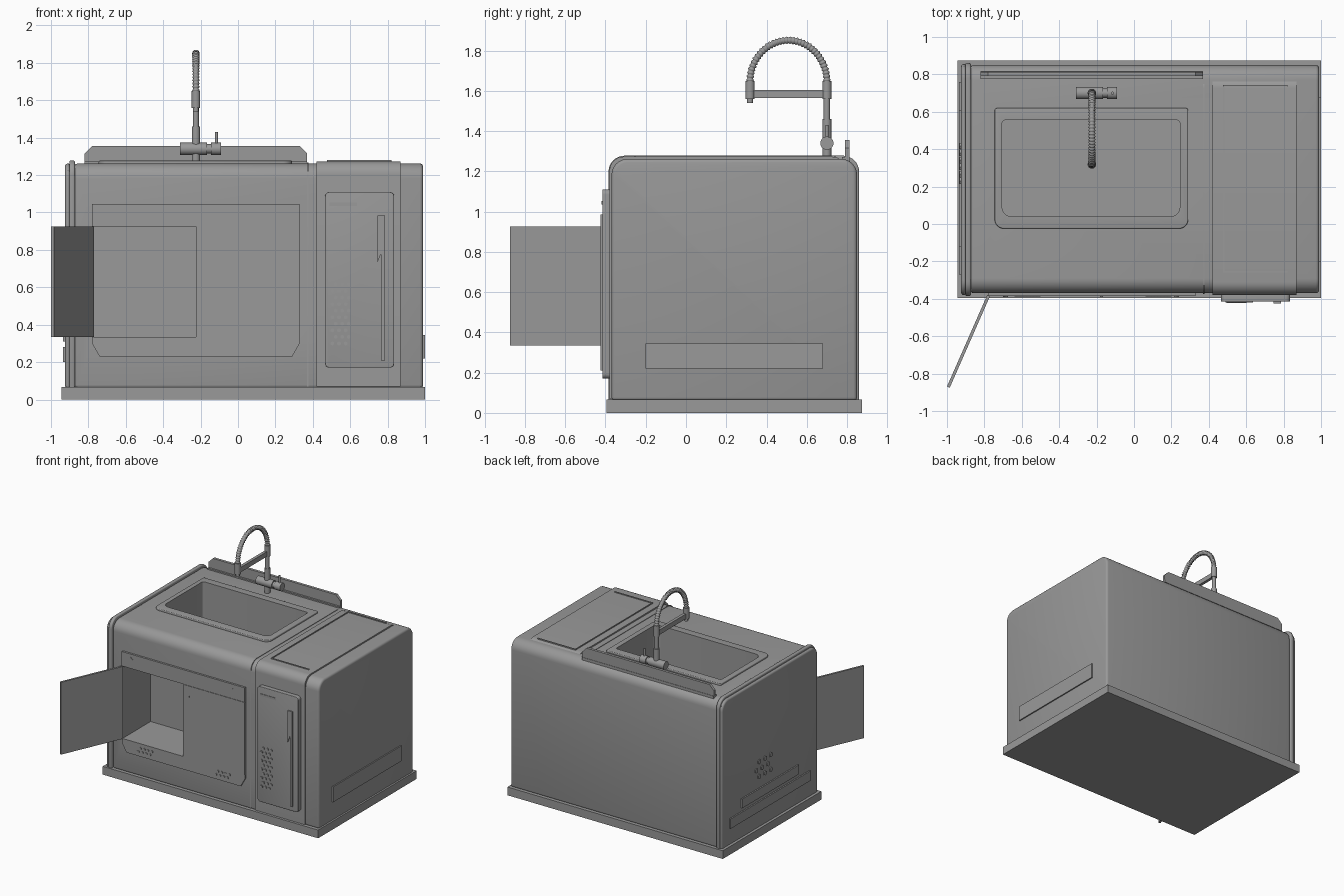
import bpy, bmesh, math
from mathutils import Vector, Matrix

cube = bpy.data.objects.get("Cube")
if cube:
    bpy.data.objects.remove(cube, do_unlink=True)

grey = bpy.data.materials.new("plain grey")
grey.use_nodes = True
GREY = (0.32, 0.32, 0.32, 1)
grey.diffuse_color = GREY
for node in grey.node_tree.nodes:
    if node.type == 'BSDF_PRINCIPLED':
        node.inputs["Base Color"].default_value = GREY


def select(ob):
    bpy.ops.object.select_all(action='DESELECT')
    ob.select_set(True)
    bpy.context.view_layer.objects.active = ob


def finish(name, bm):
    bmesh.ops.recalc_face_normals(bm, faces=bm.faces)
    mesh = bpy.data.meshes.new(name)
    bm.to_mesh(mesh)
    bm.free()
    mesh.materials.append(grey)
    ob = bpy.data.objects.new(name, mesh)
    bpy.context.collection.objects.link(ob)
    return ob


def smooth(ob):
    select(ob)
    bpy.ops.object.shade_smooth_by_angle(angle=math.radians(35))


def rect(u0, v0, u1, v1, low=0, high=0):
    """Rectangle outline with rounded lower and upper corners."""
    pts = []
    for u, v, su, sv, r, a in ((u0, v0, 1, 1, low, 180), (u1, v0, -1, 1, low, 270),
                               (u1, v1, -1, -1, high, 0), (u0, v1, 1, -1, high, 90)):
        steps = 8 if r else 0
        for i in range(steps + 1):
            t = math.radians(a + 90 * i / max(steps, 1))
            pts.append((u + su * r + r * math.cos(t), v + sv * r + r * math.sin(t)))
    return pts


def prism(name, axis, pts, a, b, bevel=0):
    """Extrude an outline along an axis from a to b."""
    place = {'x': lambda u, v, w: (w, u, v), 'y': lambda u, v, w: (u, w, v),
             'z': lambda u, v, w: (u, v, w)}[axis]
    bm = bmesh.new()
    start, end = ([bm.verts.new(place(u, v, w)) for u, v in pts] for w in (a, b))
    bm.faces.new(start)
    bm.faces.new(end)
    for i in range(len(pts)):
        j = (i + 1) % len(pts)
        bm.faces.new((start[i], start[j], end[j], end[i]))
    ob = finish(name, bm)
    if bevel:
        mod = ob.modifiers.new("Bevel", 'BEVEL')
        mod.width, mod.segments = bevel, 3
        mod.limit_method, mod.angle_limit = 'ANGLE', math.radians(40)
        select(ob)
        bpy.ops.object.modifier_apply(modifier=mod.name)
    smooth(ob)
    return ob


def cut(ob, cutter):
    mod = ob.modifiers.new("Cut", 'BOOLEAN')
    mod.operation, mod.solver, mod.object = 'DIFFERENCE', 'EXACT', cutter
    select(ob)
    bpy.ops.object.modifier_apply(modifier=mod.name)
    smooth(ob)


def rod(name, p, q, r, sides=20):
    p, q = Vector(p), Vector(q)
    turn = (q - p).to_track_quat('Z', 'Y').to_matrix().to_4x4()
    bm = bmesh.new()
    bmesh.ops.create_cone(bm, cap_ends=True, segments=sides, radius1=r, radius2=r,
                          depth=(q - p).length,
                          matrix=Matrix.Translation((p + q) / 2) @ turn)
    ob = finish(name, bm)
    smooth(ob)
    return ob


# Plinth and cabinet body
prism("plinth", 'z', rect(-.945, -.395, 1, .875), 0, .067)
body = prism("cabinet_body", 'x', rect(-.37, .06, .85, 1.262, 0, .08), -.875, .99, .018)
prism("left_end_rib", 'x', rect(-.385, .06, .86, 1.278, 0, .08), -.902, -.872, .008)
prism("left_end_panel", 'x', rect(-.38, .06, .855, 1.262, 0, .08), -.925, -.895, .015)

# Raised column over the front and top
prism("cooler_column", 'x', rect(-.38, .07, .795, 1.273, 0, .07), .42, .87)
prism("column_left_trim", 'x', rect(-.374, .07, .8, 1.266, 0, .075), .37, .378)

# Cabinet front with chamfered lower corners
front = prism("cabinet_front", 'y', [(-.78, .3), (-.74, .23), (.29, .23), (.33, .3),
                                     (.33, 1.045), (-.78, 1.045)], -.382, -.36)

# Cavity and sink openings
cavity = prism("cavity_cutter", 'y', rect(-.775, .335, .322, .925), -.6, -.02)
sink = prism("sink_cutter", 'z', rect(-.705, .04, .245, .555, .05, .015), .95, 1.5)
rim = prism("sink_rim", 'z', rect(-.745, -.025, .29, .62, .05, .015), 1.25, 1.277, .006)
for target, cutter in ((body, cavity), (front, cavity), (body, sink), (rim, sink)):
    cut(target, cutter)
for helper in (cavity, sink):
    bpy.data.objects.remove(helper, do_unlink=True)

# Cabinet doors
prism("fixed_door", 'y', rect(-.225, .335, .33, .925), -.386, -.366)
prism("open_door", 'z', [(-.785, -.38), (-.77, -.386), (-.985, -.875), (-1, -.869)],
      .335, .925)
prism("upper_front_strip", 'y', rect(-.78, .928, .33, 1.045), -.386, -.38)
for x, s in ((-.7, 1), (.24, -1)):
    prism("arrow_mark", 'y', [(x, .985), (x + s * .025, 1.003), (x, 1.022)], -.39, -.384)
prism("door_mark", 'y', [(-.182, .835), (-.165, .855), (-.172, .825)], -.39, -.384)

# Cooler door, label slot and handle
prism("cooler_door", 'y', rect(.465, .17, .835, 1.11, .025, .025), -.415, -.37, .004)
prism("cooler_label", 'y', rect(.49, 1.036, .635, 1.054), -.419, -.41)
prism("cooler_handle", 'y', [(.745, .73), (.765, .78), (.765, .21), (.785, .21),
                             (.785, .985), (.745, .985)], -.424, -.41)

# Vent studs on the cooler door, cabinet skirt and left end
for row in range(10):
    for col in range(3):
        x, z = .505 + .035 * col + .017 * (row % 2), .3 + .035 * row
        rod("cooler_stud", (x, -.41, z), (x, -.423, z), .011, 6)
for x0 in (-.63, .07):
    for row in range(2):
        for col in range(4):
            x, z = x0 + .035 * col + .017 * row, .268 + .03 * row
            rod("skirt_stud", (x, -.37, z), (x, -.388, z), .01, 6)
for row in range(3):
    for col in range(3):
        y, z = .23 + .075 * col + .037 * (row % 2), .48 + .06 * row
        rod("end_stud", (-.92, y, z), (-.932, y, z), .02, 6)

# Side strips
prism("right_side_strip", 'x', rect(-.2, .22, .68, .345), .98, 1)
prism("left_lower_strip", 'x', rect(-.27, .2, .76, .28), -.936, -.91)
prism("left_upper_strip", 'x', rect(-.12, .31, .61, .385), -.936, -.91)

# Raised lines on the cooler top
for box in ((.477, .735, .82, .742), (.477, -.258, .484, .742), (.477, -.258, .82, -.251)):
    prism("cooler_top_line", 'z', rect(*box), 1.26, 1.28)

# Backsplash with chamfered corners
prism("backsplash", 'y', [(-.82, 1.25), (.37, 1.25), (.37, 1.315), (.33, 1.355),
                          (-.78, 1.355), (-.82, 1.315)], .79, .812)
prism("backsplash_lip", 'z', rect(-.82, .775, .37, .815), 1.25, 1.272)

# Faucet
fx, fy, ny = -.225, .7, .318
rod("faucet_foot", (fx, fy, 1.25), (fx, fy, 1.46), .022)
rod("faucet_valve", (fx - .085, fy, 1.34), (fx + .06, fy, 1.34), .033)
rod("faucet_valve_neck", (fx + .05, fy, 1.34), (fx + .085, fy, 1.34), .025)
rod("faucet_valve_knob", (fx + .08, fy, 1.34), (fx + .135, fy, 1.34), .033)
rod("faucet_lever", (fx + .11, fy, 1.35), (fx + .11, fy, 1.43), .008)
rod("faucet_stem", (fx, fy, 1.45), (fx, fy, 1.58), .016)
rod("faucet_collar", (fx, fy, 1.56), (fx, fy, 1.65), .023)
rod("faucet_nozzle", (fx, ny, 1.56), (fx, ny, 1.65), .023)
rod("faucet_tip", (fx, ny, 1.54), (fx, ny, 1.57), .015)
prism("faucet_arm", 'y', rect(fx - .012, 1.565, fx + .012, 1.605), ny, fy)

# Coiled hose, a tube with a beaded radius
curve = bpy.data.curves.new("faucet_hose", 'CURVE')
curve.dimensions = '3D'
curve.bevel_depth, curve.bevel_resolution = .02, 3
curve.use_fill_caps = True
spline = curve.splines.new('POLY')
steps = 36 * 4
spline.points.add(steps)
half = (fy - ny) / 2
for i, point in enumerate(spline.points):
    t = math.pi * i / steps
    point.co = (fx, ny + half + half * math.cos(t), 1.645 + (half + .015) * math.sin(t), 1)
    point.radius = .85 - .15 * math.cos(i * math.pi / 2)
curve.materials.append(grey)
hose = bpy.data.objects.new("faucet_hose", curve)
bpy.context.collection.objects.link(hose)
